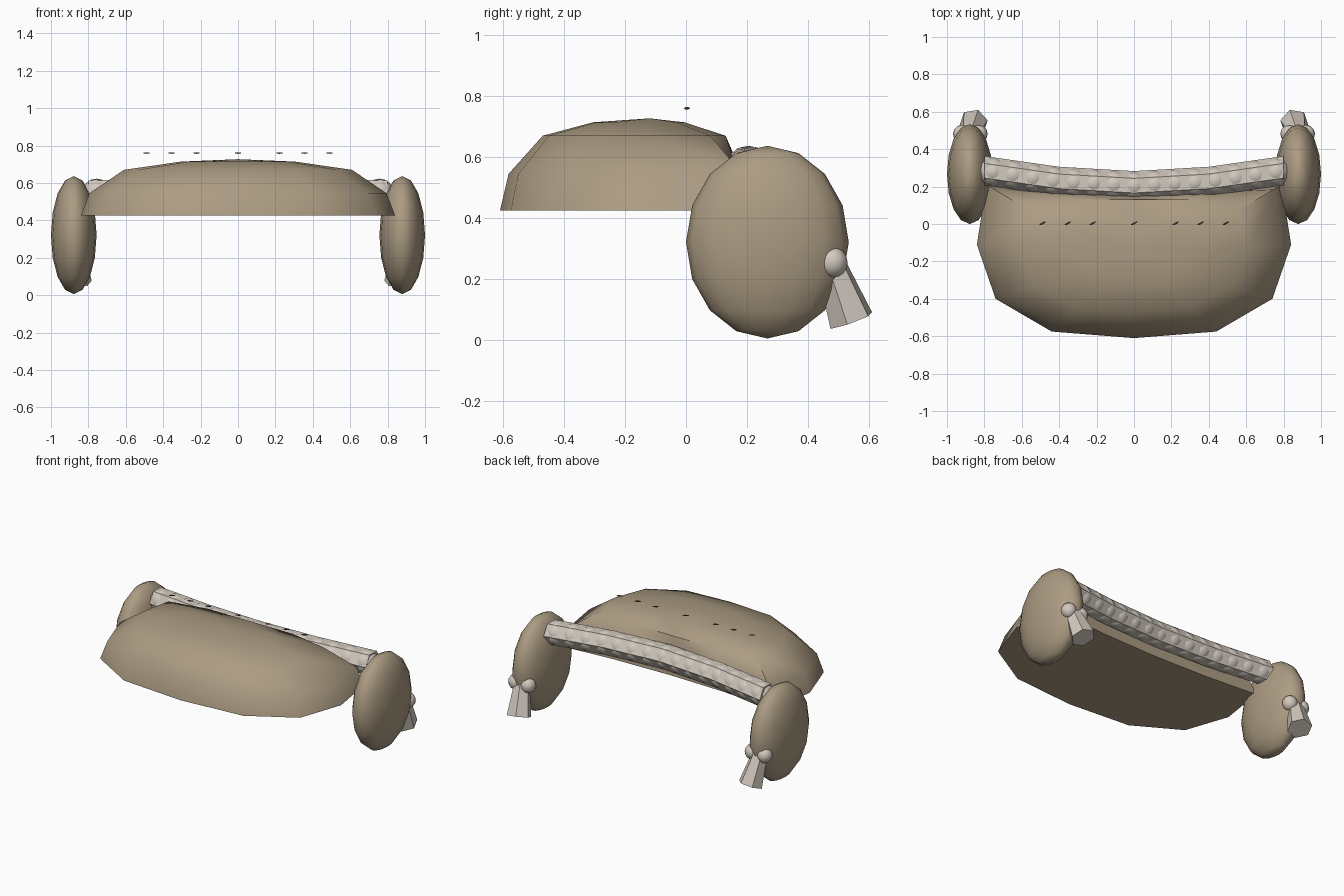
import bpy, bmesh, math
from mathutils import Vector, Matrix

cube = bpy.data.objects.get("Cube")
if cube:
    bpy.data.objects.remove(cube, do_unlink=True)


def material(name, r, g, b):
    m = bpy.data.materials.new(name)
    m.use_nodes = True
    m.diffuse_color = (r, g, b, 1)
    m.node_tree.nodes["Principled BSDF"].inputs["Base Color"].default_value = (r, g, b, 1)
    return m


TAN = material("tan felt", 0.41, 0.33, 0.225)
CREAM = material("cream cord", 0.65, 0.59, 0.52)
DARK = material("dark stitch", 0.08, 0.06, 0.045)


def finish(bm, name, mat, smooth=None):
    bmesh.ops.recalc_face_normals(bm, faces=bm.faces)
    mesh = bpy.data.meshes.new(name)
    bm.to_mesh(mesh)
    bm.free()
    mesh.materials.append(mat)
    ob = bpy.data.objects.new(name, mesh)
    bpy.context.collection.objects.link(ob)
    if smooth:
        bpy.ops.object.select_all(action="DESELECT")
        ob.select_set(True)
        bpy.context.view_layer.objects.active = ob
        bpy.ops.object.shade_smooth_by_angle(angle=math.radians(smooth))
    return ob


def ellipsoid(bm, centre, radii, segments=16, rings=8, turn=0):
    mat = (Matrix.Translation(centre) @ Matrix.Rotation(turn, 4, "Z")
           @ Matrix.Diagonal((*radii, 1)))
    bmesh.ops.create_uvsphere(bm, u_segments=segments, v_segments=rings, radius=1, matrix=mat)


def loft(bm, rings):
    """Skin closed rings of equal length, return the vertex rings."""
    loops = [[bm.verts.new(p) for p in ring] for ring in rings]
    for a, b in zip(loops, loops[1:]):
        n = len(a)
        for i in range(n):
            j = (i + 1) % n
            bm.faces.new((a[i], a[j], b[j], b[i]))
    return loops


# Cap: half outlines from back to front, mirrored and lofted upward
def mirrored(half):
    return [Vector(p) for p in half] + [Vector((-x, y)) for x, y in half[-2:0:-1]]


brim = mirrored([(0, .17), (.4, .18), (.79, .21), (.84, -.11), (.74, -.4), (.44, -.575), (0, -.61)])
crown = mirrored([(0, .13), (.31, .13), (.57, .08), (.61, -.12), (.53, -.33), (.31, -.45), (0, -.47)])
mid = Vector((0, -.14))
levels = [
    (.425, brim),
    (.545, [b.lerp(c, .2) for b, c in zip(brim, crown)]),
    (.67, crown),
    (.714, [mid.lerp(c, .5) for c in crown]),
]
bm = bmesh.new()
loops = loft(bm, [[(p.x, p.y, z) for p in ring] for z, ring in levels])
top = bm.verts.new((0, -.12, .727))
for i, v in enumerate(loops[-1]):
    bm.faces.new((v, loops[-1][(i + 1) % len(brim)], top))
bm.faces.new(loops[0])
finish(bm, "cap", TAN, 45)

# Hexagonal cord along the back of the cap
stations = [Vector(p) for p in [(-.8, .285, .545), (-.4, .228, .555), (0, .205, .56),
                                (.4, .228, .555), (.8, .285, .545)]]
RADIUS = .078
bm = bmesh.new()
rings = []
for p in stations:
    ring = []
    for k in range(6):
        a = math.radians(60 * k)
        ring.append(p + RADIUS * Vector((0, math.cos(a), math.sin(a))))
    rings.append(ring)
loops = loft(bm, rings)
bm.faces.new(loops[0])
bm.faces.new(loops[-1])
finish(bm, "back_cord", CREAM)

# Beads swelling through the faces of the cord
bm = bmesh.new()
for i in range(-7, 8):
    x = i * .108
    s = min(int((x + .8) / .4), 3)
    p = stations[s].lerp(stations[s + 1], (x - stations[s].x) / .4)
    ellipsoid(bm, p, (.077, .077, .077), 12, 8)
finish(bm, "cord_beads", CREAM, 50)

# Side pads with knots and tassels
for side, label in ((1, "left"), (-1, "right")):
    bm = bmesh.new()
    ellipsoid(bm, (side * .878, .267, .321), (.122, .267, .316))
    finish(bm, label + "_pad", TAN, 50)

    bm = bmesh.new()
    for dx in (-.045, .045):
        ellipsoid(bm, (side * (.875 + dx), .482, .255), (.048, .048, .05), 12, 8)
    finish(bm, label + "_knots", CREAM, 50)

    start, end = Vector((side * .88, .475, .25)), Vector((side * .857, .542, .064))
    axis = end - start
    bm = bmesh.new()
    bmesh.ops.create_cone(
        bm, cap_ends=True, segments=6, radius1=.05, radius2=.077, depth=axis.length,
        matrix=Matrix.Translation((start + end) / 2) @ axis.to_track_quat("Z", "Y").to_matrix().to_4x4())
    finish(bm, label + "_tassel", CREAM)

# Row of small slanted stitches floating over the crown
bm = bmesh.new()
for x in (-.49, -.355, -.222, 0, .222, .355, .49):
    ellipsoid(bm, (x, .003, .76), (.02, .005, .004), 8, 6, math.radians(27))
finish(bm, "stitches", DARK, 50)
